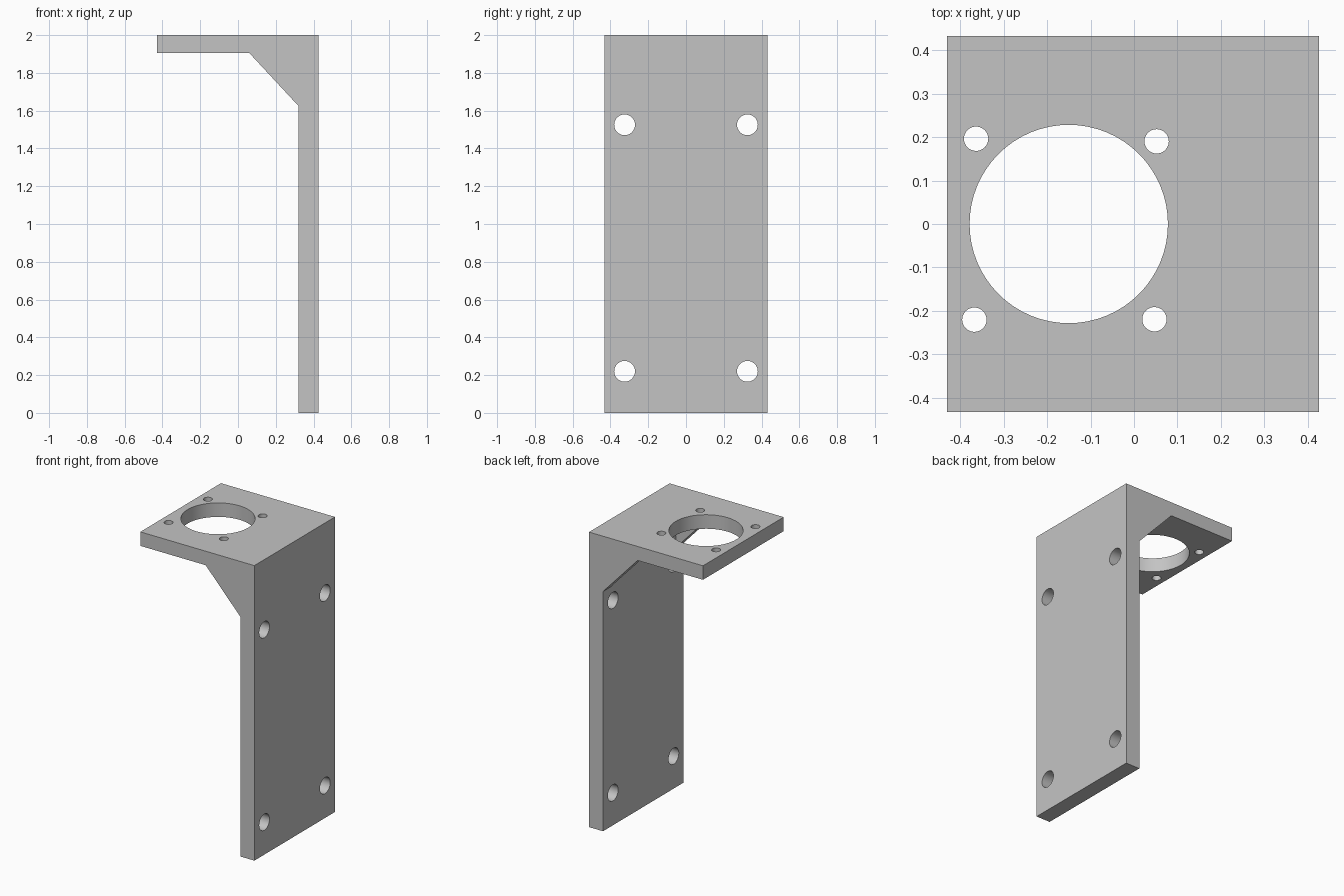
import bpy, bmesh, math
from mathutils import Matrix, Vector

cube = bpy.data.objects.get("Cube")
if cube:
    bpy.data.objects.remove(cube, do_unlink=True)

# Overall dimensions
LEFT, RIGHT, HALF, TOP = -0.43, 0.425, 0.432, 2.0
INNER, UNDER = 0.32, 1.905      # inside faces of the wall and the shelf
RIB = 0.08

grey = bpy.data.materials.new("light_grey")
grey.use_nodes = True
COLOUR = (0.55, 0.55, 0.55, 1)
grey.diffuse_color = COLOUR
grey.node_tree.nodes["Principled BSDF"].inputs["Base Color"].default_value = COLOUR


def add_object(name, bm):
    bmesh.ops.recalc_face_normals(bm, faces=bm.faces)
    mesh = bpy.data.meshes.new(name)
    bm.to_mesh(mesh)
    bm.free()
    mesh.materials.append(grey)
    obj = bpy.data.objects.new(name, mesh)
    bpy.context.collection.objects.link(obj)
    return obj


def extrude_profile(name, points, y0, y1):
    """Extrude an (x, z) outline along y."""
    bm = bmesh.new()
    face = bm.faces.new([bm.verts.new((x, y0, z)) for x, z in points])
    result = bmesh.ops.extrude_face_region(bm, geom=[face])
    verts = [g for g in result["geom"] if isinstance(g, bmesh.types.BMVert)]
    bmesh.ops.translate(bm, verts=verts, vec=(0, y1 - y0, 0))
    return add_object(name, bm)


def drill(obj, centre, radius, axis, segments=48):
    """Cut a round through-hole along the given axis."""
    turn = Vector((0, 0, 1)).rotation_difference(Vector(axis)).to_matrix().to_4x4()
    bm = bmesh.new()
    bmesh.ops.create_cone(bm, cap_ends=True, segments=segments, radius1=radius,
                          radius2=radius, depth=0.3,
                          matrix=Matrix.Translation(centre) @ turn)
    cutter = add_object("hole_cutter", bm)
    cutter.hide_render = True
    mod = obj.modifiers.new("hole", 'BOOLEAN')
    mod.operation = 'DIFFERENCE'
    mod.solver = 'EXACT'
    mod.object = cutter
    bpy.context.view_layer.objects.active = obj
    bpy.ops.object.modifier_apply(modifier=mod.name)
    bpy.data.objects.remove(cutter, do_unlink=True)


# Wall and shelf as one L-shaped body
bracket = extrude_profile("angle_bracket", [
    (LEFT, TOP), (RIGHT, TOP), (RIGHT, 0), (INNER, 0), (INNER, UNDER), (LEFT, UNDER)],
    -HALF, HALF)

# Large round opening and its four screw holes in the shelf
drill(bracket, (-0.15, 0, 1.95), 0.228, (0, 0, 1), 64)
for x, y in [(-0.363, 0.196), (0.052, 0.19), (-0.367, -0.22), (0.047, -0.219)]:
    drill(bracket, (x, y, 1.95), 0.028, (0, 0, 1), 32)

# Four mounting holes in the wall
for y in (-0.325, 0.325):
    for z in (0.22, 1.525):
        drill(bracket, (0.37, y, z), 0.055, (1, 0, 0), 32)

# Triangular corner ribs, flush with both sides
triangle = [(INNER, UNDER), (0.06, UNDER), (INNER, 1.625)]
extrude_profile("front_rib", triangle, -HALF, -HALF + RIB)
extrude_profile("back_rib", triangle, HALF - RIB, HALF)

# Smooth hole walls, crisp edges
bpy.ops.object.select_all(action='DESELECT')
bracket.select_set(True)
bpy.context.view_layer.objects.active = bracket
bpy.ops.object.shade_smooth_by_angle(angle=math.radians(30))
